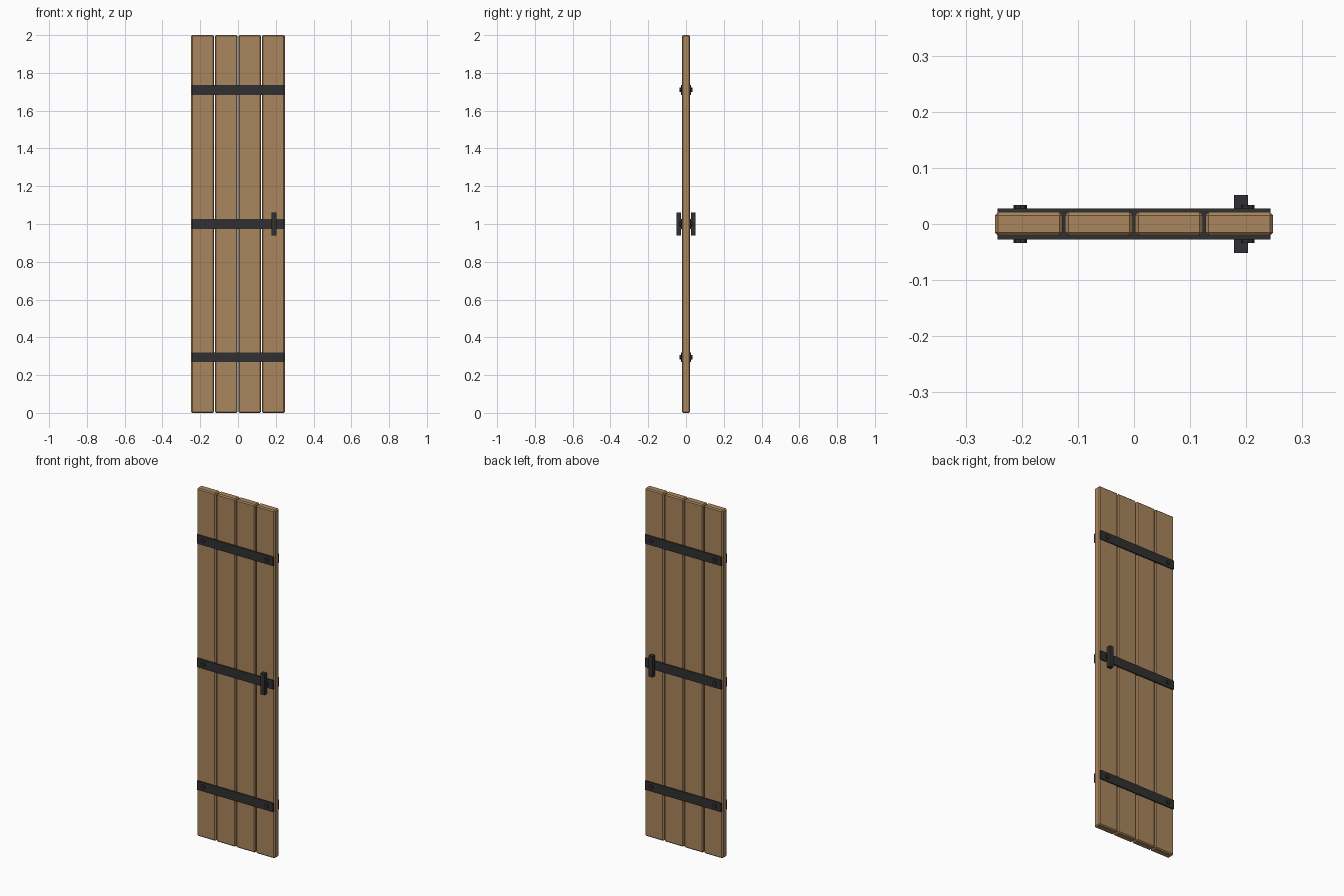
import bpy, math

cube = bpy.data.objects.get("Cube")
if cube:
    bpy.data.objects.remove(cube, do_unlink=True)


def material(name, color):
    m = bpy.data.materials.new(name)
    m.use_nodes = True
    m.diffuse_color = (*color, 1)
    m.node_tree.nodes["Principled BSDF"].inputs["Base Color"].default_value = (*color, 1)
    return m


wood = material("warm wood", (0.40, 0.24, 0.11))
iron = material("dark iron", (0.03, 0.03, 0.032))


def box(name, center, size, mat, chamfer=0):
    bpy.ops.mesh.primitive_cube_add(size=1, location=center)
    ob = bpy.context.object
    ob.name = name
    ob.scale = size
    bpy.ops.object.transform_apply(location=False, rotation=False, scale=True)
    ob.data.materials.append(mat)
    if chamfer:
        mod = ob.modifiers.new("chamfer", "BEVEL")
        mod.width = chamfer
        mod.segments = 1
    return ob


# Four chamfered planks
for i in range(4):
    box(f"plank_{i + 1}", ((i - 1.5) * 0.125, 0, 1), (0.121, 0.043, 2), wood, 0.006)

# Iron straps running through the door, with a bolt at each end on both sides
for label, z in (("lower", 0.295), ("middle", 1.0), ("upper", 1.71)):
    box(f"{label}_strap", (0, 0, z), (0.486, 0.055, 0.052), iron)
    for x in (-0.203, 0.203):
        bpy.ops.mesh.primitive_cylinder_add(
            vertices=8, radius=0.012, depth=0.067,
            location=(x, 0, z), rotation=(math.pi / 2, 0, 0))
        bolt = bpy.context.object
        bolt.name = f"{label}_bolt"
        bolt.data.materials.append(iron)

# Upright handle on each face
for label, side in (("front", -1), ("back", 1)):
    box(f"{label}_handle", (0.191, side * 0.039, 1.0), (0.025, 0.025, 0.12), iron)
